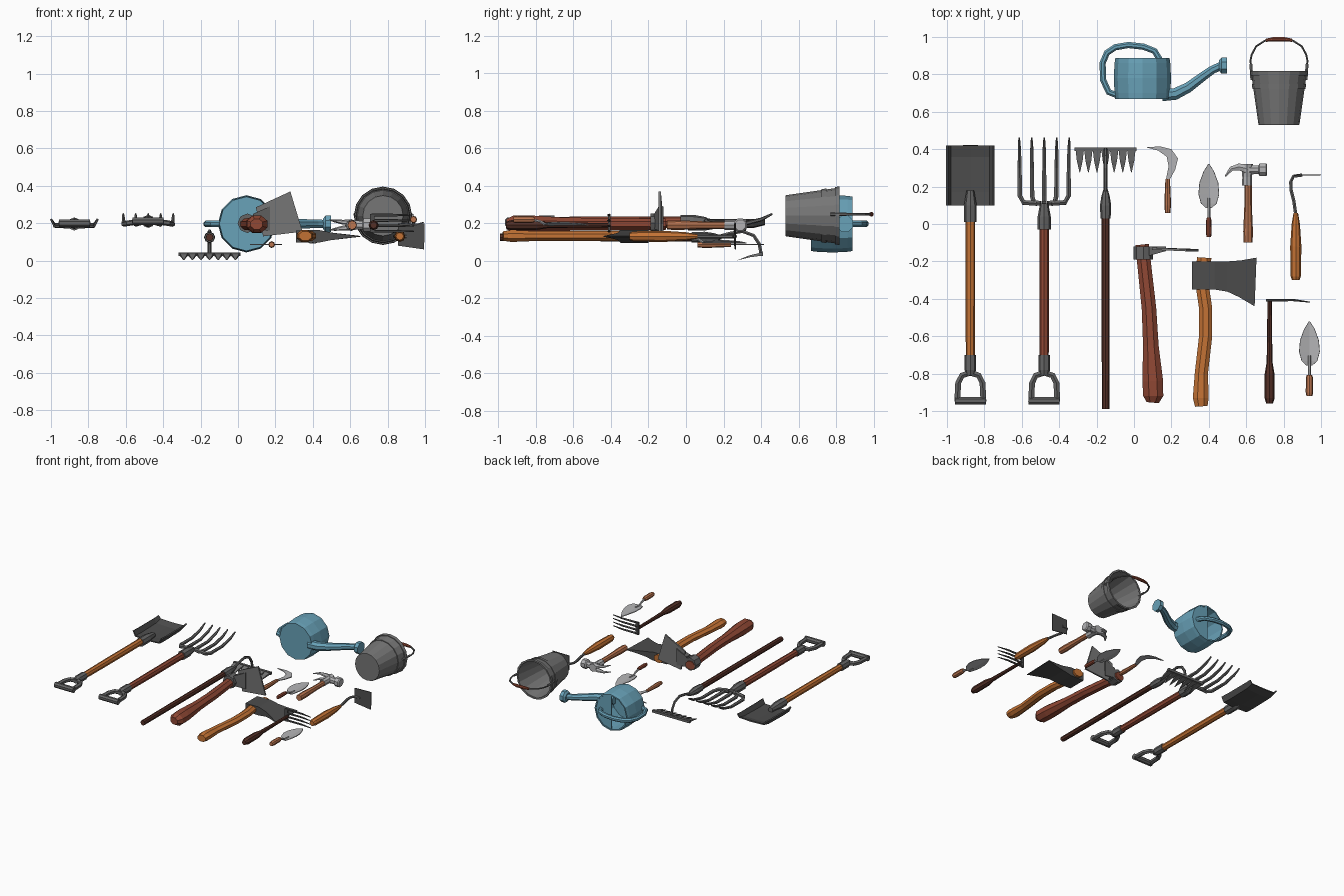
import bpy, bmesh
from math import pi, cos, sin
from mathutils import Vector as V

COL = {"iron": (.13, .13, .13), "dark": (.075, .075, .075), "steel": (.45, .45, .46), "blue": (.14, .36, .48),
       "orange": (.55, .17, .035), "red": (.28, .065, .035), "brown": (.09, .03, .02), "tan": (.5, .18, .08),
       "zinc": (.18, .18, .18)}
MAT = {}
for k, c in COL.items():
    MAT[k] = bpy.data.materials.new(k)
    MAT[k].diffuse_color = (*c, 1)


def finish(bm, name, col):
    bmesh.ops.recalc_face_normals(bm, faces=bm.faces)
    me = bpy.data.meshes.new(name)
    bm.to_mesh(me)
    bm.free()
    me.materials.append(MAT[col])
    ob = bpy.data.objects.new(name, me)
    bpy.context.collection.objects.link(ob)
    return ob


def loft(name, rings, col, closed=False):
    """Skin equal-length point rings; cap the ends, or join last to first."""
    bm = bmesh.new()
    rs = [[bm.verts.new(p) for p in r] for r in rings]
    n = len(rs[0])
    for a, b in zip(rs, rs[1:] + (rs[:1] if closed else [])):
        for i in range(n):
            j = (i + 1) % n
            bm.faces.new((a[i], a[j], b[j], b[i]))
    if not closed:
        bm.faces.new(rs[0])
        bm.faces.new(rs[-1])
    return finish(bm, name, col)


def lathe(name, x, z, prof, col, n=8, closed=False):
    """Turn a (y, radius) profile about an axis along y."""
    return loft(name, [[(x + r * sin(2*pi*i/n), y, z + r * cos(2*pi*i/n)) for i in range(n)]
                       for y, r in prof], col, closed)


def sweep(name, pts, radii, col, n=6, flat=1, up=(0, 0, 1)):
    """Tube along a path; flat scales the radius in the up direction."""
    pts = [V(p) for p in pts]
    if not isinstance(radii, (list, tuple)):
        radii = [radii] * len(pts)
    rings = []
    for i, (p, r) in enumerate(zip(pts, radii)):
        t = (pts[min(i+1, len(pts)-1)] - pts[max(i-1, 0)]).normalized()
        s = t.cross(V(up)).normalized()
        u = s.cross(t)
        rings.append([p + s*r*cos(2*pi*(k+.5)/n) + u*r*flat*sin(2*pi*(k+.5)/n) for k in range(n)])
    return loft(name, rings, col)


def plate(name, pts, vec, col):
    return loft(name, [pts, [V(p) + V(vec) for p in pts]], col)


def dish(name, x, rows, cols, col, thick=.008):
    """Blade sheet: rows (y, half width, z, rise), cols (side, lift)."""
    bm = bmesh.new()
    g = [[bm.verts.new((x + c*w, y, z + l*h)) for c, l in cols] for y, w, z, h in rows]
    for a, b in zip(g, g[1:]):
        for i in range(len(cols)-1):
            bm.faces.new((a[i], a[i+1], b[i+1], b[i]))
    ob = finish(bm, name, col)
    m = ob.modifiers.new("thickness", "SOLIDIFY")
    m.thickness, m.offset = thick, 0


def long_handle(name, x, z, top, col):
    # Shaft, collar and D-shaped grip
    lathe(name + "_shaft", x, z, [(top, .026), (-.4, .026), (-.72, .024)], col)
    lathe(name + "_collar", x, z, [(-.70, .031), (-.78, .031), (-.81, .022)], "iron")
    for s in (-1, 1):
        sweep(name + "_grip_arm", [(x, -.795, z), (x + s*.045, -.81, z), (x + s*.065, -.85, z), (x + s*.07, -.95, z)],
              .018, "iron", 6)
    sweep(name + "_grip_bar", [(x - .083, -.945, z), (x + .083, -.945, z)], .022, "iron", 8)


# Spade
long_handle("spade", -.875, .2, .03, "orange")
lathe("spade_socket", -.875, .195, [(.01, .034), (.1, .034), (.18, .02)], "iron")
dish("spade_blade", -.875, [(.10, .125, .178, .045), (.17, .125, .175, .045), (.36, .125, .18, .04), (.42, .125, .195, .028)],
     [(-1, 1), (-.85, .12), (0, 0), (.85, .12), (1, 1)], "dark", .01)

# Digging fork
FX = -.48
long_handle("fork", FX, .21, -.01, "red")
lathe("fork_socket", FX, .21, [(-.03, .035), (.04, .035), (.11, .022)], "iron")
for d in (-.13, -.065, 0, .065, .13):
    sweep("fork_tine", [(FX + d*.3, .11, .21), (FX + d*.85, .115, .2), (FX + d, .15, .195), (FX + d*1.01, .3, .195),
                        (FX + d*1.02, .4, .22), (FX + d*1.03, .46, .25)], [.015, .015, .014, .012, .01, .005], "iron")

# Rake
RX = -.152
lathe("rake_shaft", RX, .125, [(-.99, .02), (-.4, .021), (.05, .021)], "brown")
lathe("rake_ferrule", RX, .125, [(.03, .027), (.10, .03), (.15, .022), (.19, .01)], "iron")
sweep("rake_neck", [(RX, .16, .125), (RX, .23, .145), (RX, .3, .157), (RX, .36, .135), (RX, .39, .09), (RX, .4, .04)],
      .01, "iron", 6, up=(1, 0, 0))
sweep("rake_bar", [(RX - .165, .4, .035), (RX + .165, .4, .035)], .014, "iron", 4)
for i in range(7):
    tx = RX + (i - 3) * .046
    sweep("rake_tooth", [(tx, .395, .034), (tx, .34, .024), (tx, .275, .003)], [.031, .022, .002], "zinc", 4, .35)

# Mattock: curved handle, eye and broad upright blade
mh = [(.043, -.11, .04), (.055, -.22, .04), (.08, -.45, .042), (.09, -.65, .045), (.1, -.84, .06), (.103, -.92, .058), (.1, -.955, .035)]
sweep("mattock_handle", [(x, y, .195) for x, y, r in mh], [r for x, y, r in mh], "red", 8, .85)
lathe("mattock_eye", .05, .2, [(-.19, .052), (-.12, .052)], "iron")
loft("mattock_neck", [[(.08, -.17, .17), (.08, -.12, .17), (.08, -.12, .25), (.08, -.17, .25)],
                      [(.17, -.145, .16), (.17, -.12, .16), (.17, -.12, .29), (.17, -.145, .29)]], "iron")
plate("mattock_blade", [(.135, -.138, .13), (.345, -.146, .155), (.28, -.146, .37), (.095, -.138, .285)], (0, .012, 0), "zinc")

# Axe: curved handle and flaring wedge head
ah = [(.375, -.18, .042), (.365, -.33, .038), (.383, -.45, .038), (.383, -.6, .038), (.36, -.8, .038), (.357, -.93, .046), (.36, -.975, .036)]
sweep("axe_handle", [(x, y, .132) for x, y, r in ah], [r for x, y, r in ah], "orange", 8, .75)
loft("axe_head", [[(x, a, .13 - t), (x2, b, .13 - t), (x2, b, .13 + t), (x, a, .13 + t)] for x, x2, a, b, t in
                  ((.31, .31, -.35, -.2, .032), (.43, .43, -.35, -.2, .034), (.5, .5, -.362, -.2, .02),
                   (.56, .57, -.39, -.195, .012), (.645, .655, -.44, -.18, .002))], "dark")

# Sickle
plate("sickle_blade", [(.065, .41, .083), (.14, .415, .083), (.2, .4, .083), (.235, .35, .083), (.22, .29, .083), (.187, .23, .083),
                       (.17, .235, .083), (.185, .31, .083), (.175, .36, .083), (.13, .392, .083)], (0, 0, .006), "steel")
lathe("sickle_handle", .18, .086, [(.06, .014), (.1, .018), (.18, .015), (.24, .012)], "tan")


def trowel(name, x, dy, z, butt, r, col):
    # Leaf blade, cranked neck and grip
    b = z - .03
    dish(name + "_blade", x, [(.085 + dy, .015, b, .0), (.11 + dy, .042, b, .012), (.16 + dy, .055, b, .015), (.22 + dy, .05, b, .013),
                              (.28 + dy, .028, b, .008), (.322 + dy, .002, b, 0)], [(-1, 1), (0, 0), (1, 1)], "steel", .005)
    sweep(name + "_neck", [(x, .14 + dy, b + .003), (x, .09 + dy, b + .004), (x, .065 + dy, z - .01), (x, .01 + dy, z)],
          .008, "steel", 6, up=(1, 0, 0))
    lathe(name + "_handle", x, z, [(butt, r*.8), (butt + .02, r), (.02 + dy, r*.95), (.035 + dy, r*.7)], col)


trowel("small_trowel", .4, 0, .125, -.07, .015, "red")
trowel("large_trowel", .938, -.842, .22, -.92, .02, "tan")

# Claw hammer
HZ = .19
lathe("hammer_handle", .61, HZ, [(-.1, .024), (-.04, .026), (.1, .02), (.23, .02)], "tan")
lathe("hammer_socket", .605, HZ, [(.205, .027), (.25, .026), (.32, .032)], "steel")
sweep("hammer_face", [(.59, .29, HZ), (.65, .29, HZ), (.665, .29, HZ), (.672, .29, HZ), (.705, .29, HZ), (.712, .29, HZ)],
      [.03, .025, .025, .037, .037, .03], "steel", 8)
for s in (-1, 1):
    sweep("hammer_claw", [(.61, .295, HZ + s*.014), (.56, .305, HZ + s*.016), (.52, .295, HZ + s*.022), (.488, .255, HZ + s*.027)],
          [.026, .021, .014, .004], "steel", 6, .6)

# Hand hoe
lathe("hoe_handle", .865, .13, [(-.3, .02), (-.28, .027), (-.12, .03), (0, .022), (.06, .012)], "orange")
sweep("hoe_neck", [(.865, .05, .13), (.855, .12, .13), (.84, .18, .13), (.838, .225, .13), (.852, .255, .13), (.9, .262, .13)], .01, "iron")
plate("hoe_blade", [(.855, .257, .08), (.995, .26, .06), (.998, .26, .2), (.855, .257, .198)], (0, .006, 0), "dark")

# Hand fork
lathe("hand_fork_handle", .725, .19, [(-.96, .018), (-.93, .027), (-.8, .026), (-.74, .016), (-.58, .013), (-.41, .012)], "brown")
plate("hand_fork_bar", [(.705, -.415, .15), (.73, -.415, .15), (.73, -.415, .25), (.705, -.415, .25)], (0, .014, 0), "dark")
for i in range(4):
    fz = .157 + i*.029
    sweep("hand_fork_tine", [(.715, -.408, fz), (.85, -.407, fz), (.94, -.418, fz)], [.008, .007, .003], "dark", 5)

# Watering can: hollow body with half cover, loop handle, spout and rose
lathe("can_body", .045, .197, [(.667, .145), (.70, .149), (.78, .153), (.86, .149), (.887, .145), (.887, .135), (.68, .135)], "blue", 12)
plate("can_half_cover", [(.045 + .138*sin(pi*i/6), .874, .197 + .138*cos(pi*i/6)) for i in range(7)], (0, .008, 0), "blue")
sweep("can_handle", [(x, y, .197) for x, y in ((-.08, .685), (-.135, .705), (-.165, .77), (-.168, .86), (-.145, .915), (-.1, .945),
                                             (-.03, .957), (.05, .948), (.11, .925), (.14, .875))], .018, "blue", 8)
sweep("can_spout", [(x, y, .197) for x, y in ((.15, .69), (.22, .695), (.29, .73), (.37, .79), (.42, .825), (.47, .848))],
      [.036, .034, .03, .026, .024, .023], "blue", 8)
sweep("can_rose", [(.455, .847, .197), (.468, .847, .197), (.498, .847, .197)], [.03, .047, .047], "blue", 8)

# Bucket: tapered hollow shell, bands, bail and grip
BX, BZ = .775, .24
lathe("bucket_shell", BX, BZ, [(.53, .108), (.535, .11), (.815, .15), (.815, .142), (.545, .103)], "zinc", 16)
for y, r in ((.805, .153), (.735, .142)):
    lathe("bucket_band", BX, BZ, [(y - .012, r - .012), (y - .012, r), (y + .013, r + .003), (y + .013, r - .009)], "zinc", 16, True)
half = [(-.148, .845), (-.153, .87), (-.146, .905), (-.122, .95), (-.075, .98)]
bail = half + [(0, .988)] + [(-x, y) for x, y in reversed(half)]
sweep("bucket_bail", [(BX + x, y, .248) for x, y in bail], .006, "iron")
sweep("bucket_grip", [(BX - .07, .982, .248), (BX - .03, .988, .248), (BX + .03, .988, .248), (BX + .07, .982, .248)],
      [.009, .012, .012, .009], "red", 8)
for s in (-1, 1):
    sweep("bucket_ear", [(BX + s*.145, .77, .248), (BX + s*.15, .855, .248)], .009, "zinc", 6)
